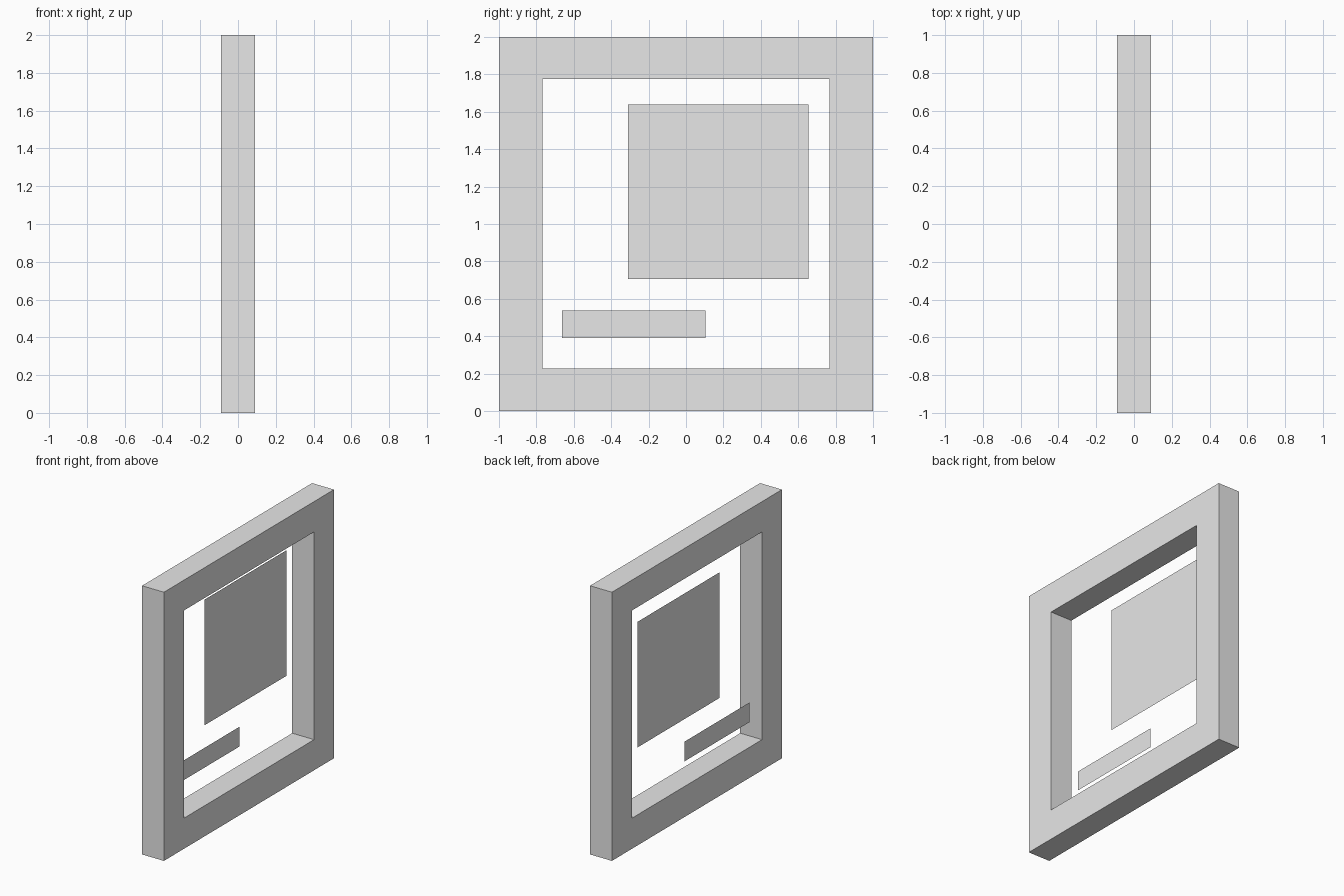
import bpy, bmesh

cube = bpy.data.objects.get("Cube")
if cube:
    bpy.data.objects.remove(cube, do_unlink=True)

grey = bpy.data.materials.new("light_grey")
grey.use_nodes = True
grey.diffuse_color = (0.8, 0.8, 0.8, 1)
grey.node_tree.nodes["Principled BSDF"].inputs["Base Color"].default_value = (0.8, 0.8, 0.8, 1)


def rectangle(bm, x, y0, y1, z0, z1):
    """Four corner vertices of an upright rectangle facing +x."""
    return [bm.verts.new((x, y, z)) for y, z in ((y0, z0), (y1, z0), (y1, z1), (y0, z1))]


def finish(bm, name):
    mesh = bpy.data.meshes.new(name)
    bm.to_mesh(mesh)
    bm.free()
    mesh.materials.append(grey)
    obj = bpy.data.objects.new(name, mesh)
    bpy.context.collection.objects.link(obj)
    return obj


# Square border: a mitred ring extruded through its depth
DEPTH = 0.18
bm = bmesh.new()
outer = rectangle(bm, -DEPTH / 2, -1, 1, 0, 2)
inner = rectangle(bm, -DEPTH / 2, -0.766, 0.766, 0.228, 1.774)
ring = []
for i in range(4):
    j = (i + 1) % 4
    ring.append(bm.faces.new((outer[i], outer[j], inner[j], inner[i])))
extruded = bmesh.ops.extrude_face_region(bm, geom=ring, use_keep_orig=True)
moved = [g for g in extruded["geom"] if isinstance(g, bmesh.types.BMVert)]
bmesh.ops.translate(bm, verts=moved, vec=(DEPTH, 0, 0))
bmesh.ops.recalc_face_normals(bm, faces=bm.faces)
finish(bm, "square_frame")

# Flat sheets floating inside the opening
PANEL_X = -0.06
for name, bounds in (
    ("large_panel", (-0.31, 0.655, 0.705, 1.64)),
    ("small_bar_panel", (-0.663, 0.103, 0.39, 0.537)),
):
    bm = bmesh.new()
    bm.faces.new(rectangle(bm, PANEL_X, *bounds))
    finish(bm, name)
